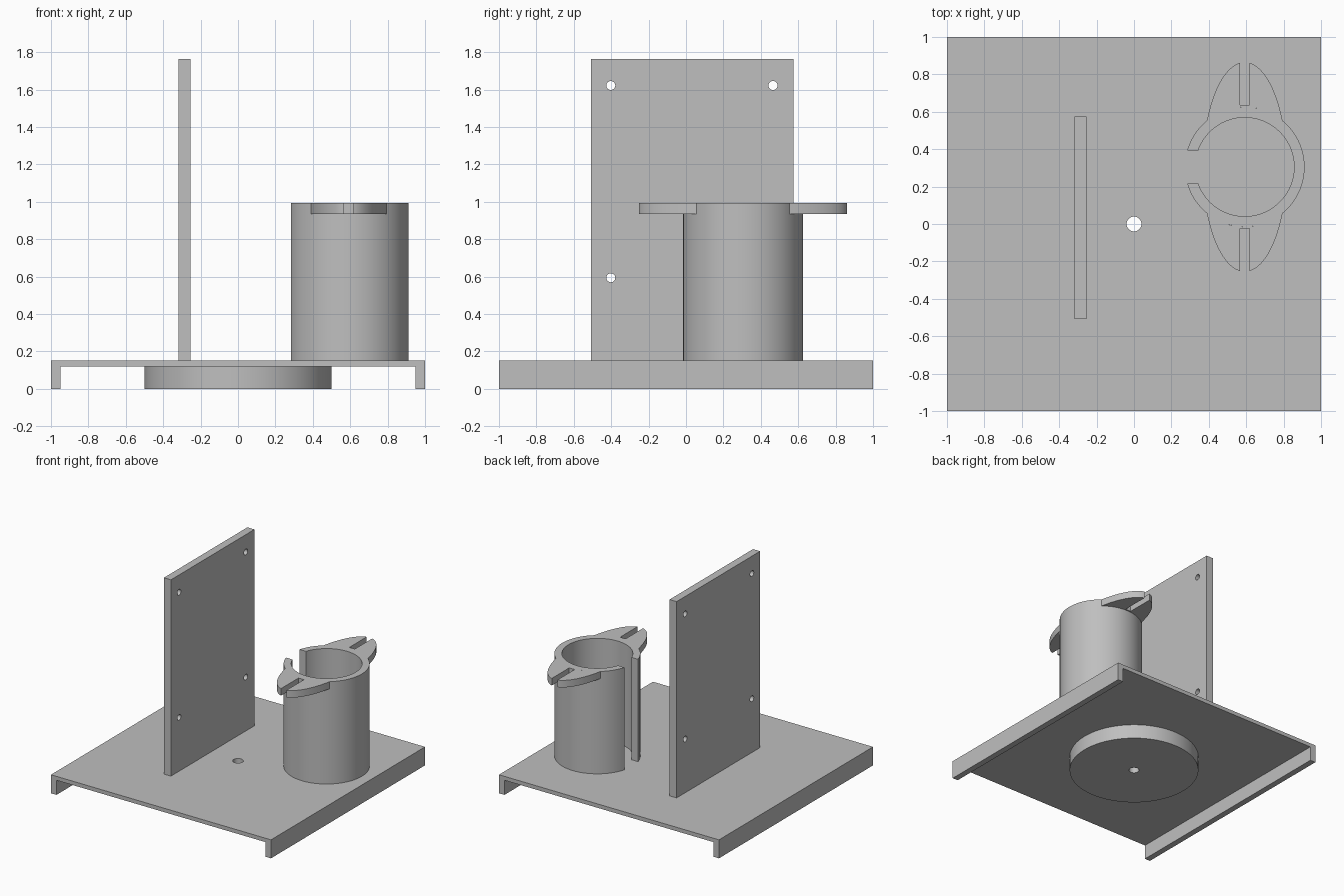
import bpy
import bmesh
from math import sin, cos, asin, acos, pi, radians
from mathutils import Matrix, Vector

cube = bpy.data.objects.get("Cube")
if cube:
    bpy.data.objects.remove(cube, do_unlink=True)

grey = bpy.data.materials.new("plain grey")
grey.use_nodes = True
colour = (0.52, 0.52, 0.52, 1)
grey.diffuse_color = colour
grey.node_tree.nodes["Principled BSDF"].inputs["Base Color"].default_value = colour


def prism(name, outline, start, end, axis="Z"):
    """Extrude a closed 2D outline: (x, y) along Z, (y, z) along X, (x, z) along Y."""
    place = {"Z": lambda a, b, h: (a, b, h),
             "X": lambda a, b, h: (h, a, b),
             "Y": lambda a, b, h: (a, h, b)}[axis]
    bm = bmesh.new()
    face = bm.faces.new([bm.verts.new(place(a, b, start)) for a, b in outline])
    grown = bmesh.ops.extrude_face_region(bm, geom=[face], use_keep_orig=True)
    moved = [v for v in grown["geom"] if isinstance(v, bmesh.types.BMVert)]
    bmesh.ops.translate(bm, verts=moved, vec=Vector(place(0, 0, end - start)))
    bmesh.ops.recalc_face_normals(bm, faces=bm.faces)
    mesh = bpy.data.meshes.new(name)
    bm.to_mesh(mesh)
    bm.free()
    mesh.materials.append(grey)
    obj = bpy.data.objects.new(name, mesh)
    bpy.context.collection.objects.link(obj)
    return obj


def arc(rx, ry, start, end, steps, centre=(0, 0)):
    angles = [start + (end - start) * i / steps for i in range(steps + 1)]
    return [(centre[0] + rx * cos(t), centre[1] + ry * sin(t)) for t in angles]


def circle(radius, centre=(0, 0), steps=32):
    return arc(radius, radius, 0, 2 * pi, steps, centre)[:-1]


def rect(a0, a1, b0, b1):
    return [(a0, b0), (a1, b0), (a1, b1), (a0, b1)]


def activate(obj):
    bpy.ops.object.select_all(action="DESELECT")
    obj.select_set(True)
    bpy.context.view_layer.objects.active = obj


def drill(obj, cutter):
    cutter.hide_render = True
    mod = obj.modifiers.new("hole", "BOOLEAN")
    mod.operation = "DIFFERENCE"
    mod.solver = "EXACT"
    mod.object = cutter
    activate(obj)
    bpy.ops.object.modifier_apply(modifier=mod.name)
    bpy.data.objects.remove(cutter, do_unlink=True)


# Base tray with a rail down each side
TOP, UNDER = 0.152, 0.12
tray = prism("base_tray", [(-1, 0), (-0.95, 0), (-0.95, UNDER), (0.95, UNDER),
                           (0.95, 0), (1, 0), (1, TOP), (-1, TOP)], -1, 1, "Y")
hub = prism("turntable_disc", circle(0.5, steps=96), 0, UNDER)
for part in (tray, hub):
    drill(part, prism("hole_cutter", circle(0.04), -0.1, 0.3))

# Upright mounting board with four screw holes
board = prism("upright_board", rect(-0.508, 0.576, TOP, 1.765), -0.318, -0.254, "X")
for y in (-0.402, 0.465):
    for z in (0.594, 1.622):
        drill(board, prism("hole_cutter", circle(0.024, (y, z), 24), -0.4, -0.2, "X"))

# Round holder, open on its right side
OUTER, INNER, SLOT, RIM = 0.32, 0.264, 0.0875, 0.993
centre = Matrix.Translation((0.592, 0.305, 0))
out_end, in_end = pi - asin(SLOT / OUTER), pi - asin(SLOT / INNER)
section = (arc(OUTER, OUTER, -out_end, out_end, 90)
           + arc(INNER, INNER, in_end, -in_end, 90))
holder = prism("holder_cup", section, TOP, RIM)
holder.matrix_world = centre

# Notched elliptical ears on the rim, front and back
A, B, NOTCH, NOTCH_END = 0.225, 0.56, 0.025, 0.33
meet = ((1 - OUTER ** 2 / B ** 2) / (1 / A ** 2 - 1 / B ** 2)) ** 0.5
ell, tip, wall = acos(meet / A), acos(NOTCH / A), acos(meet / OUTER)
ear = (arc(A, B, ell, tip, 20)
       + [(NOTCH, NOTCH_END), (-NOTCH, NOTCH_END)]
       + arc(A, B, pi - tip, pi - ell, 20)
       + arc(OUTER, OUTER, pi - wall, wall, 32)[1:-1])
ears = []
for name, turn in (("back_ear", 0), ("front_ear", pi)):
    obj = prism(name, ear, 0.935, RIM)
    obj.matrix_world = centre @ Matrix.Rotation(turn, 4, "Z")
    ears.append(obj)

for obj in [tray, hub, board, holder] + ears:
    activate(obj)
    bpy.ops.object.shade_smooth_by_angle(angle=radians(30))
